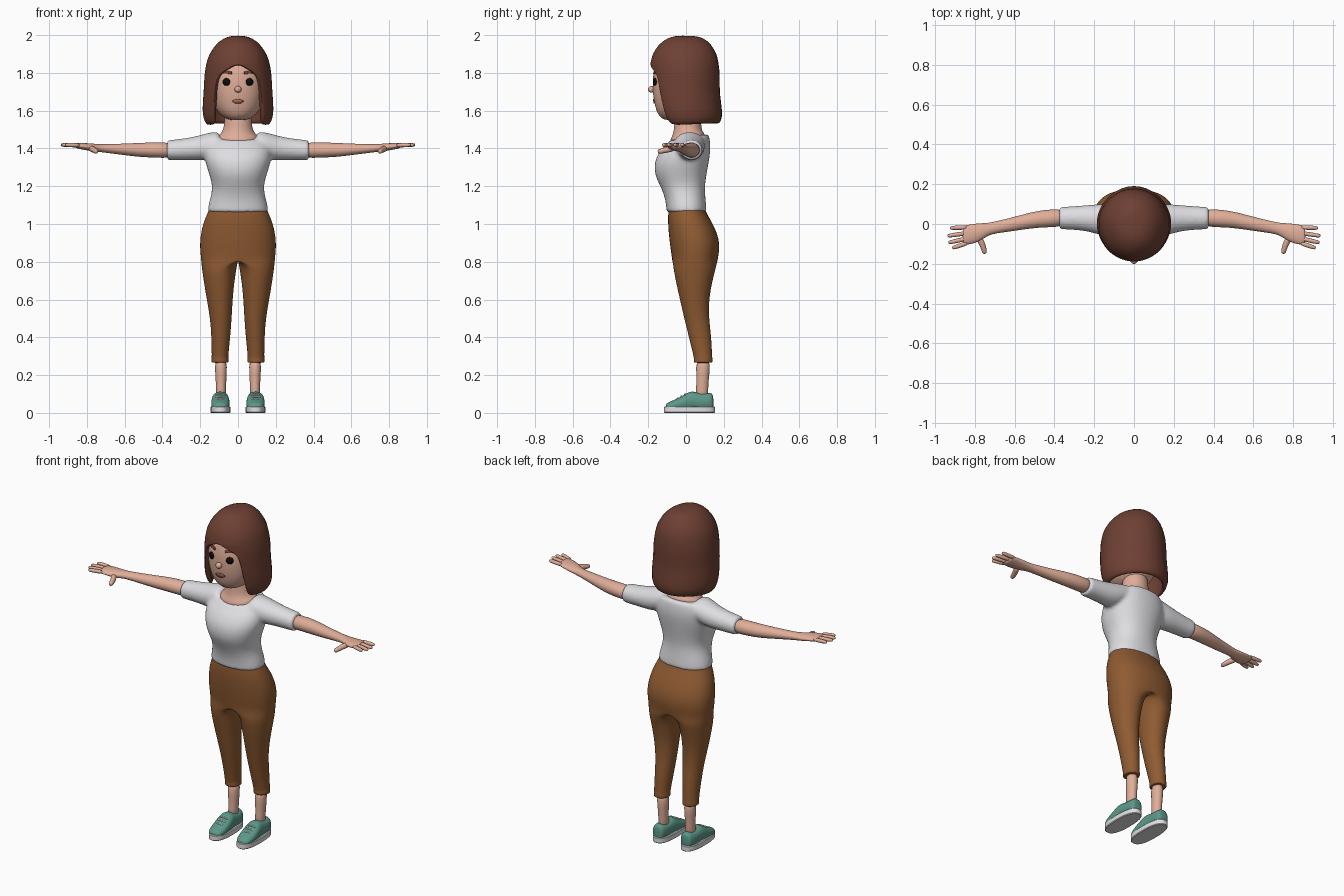
import bpy, bmesh, math
from mathutils import Vector
from mathutils.bvhtree import BVHTree

if "Cube" in bpy.data.objects:
    bpy.data.objects.remove(bpy.data.objects["Cube"])


def material(name, r, g, b):
    lin = [((c / 255 + 0.055) / 1.055) ** 2.4 for c in (r, g, b)]
    m = bpy.data.materials.new(name)
    m.diffuse_color = (*lin, 1)
    m.use_nodes = True
    m.node_tree.nodes["Principled BSDF"].inputs["Base Color"].default_value = m.diffuse_color
    return m


SKIN = material("skin", 224, 174, 153)
HAIR = material("hair_brown", 110, 64, 51)
SHIRT = material("shirt_white", 222, 222, 226)
PANTS = material("pants_brown", 143, 91, 50)
TEAL = material("shoe_teal", 92, 152, 138)
WHITE = material("sole_white", 225, 225, 225)
BLACK = material("eye_black", 14, 12, 12)
LIPS = material("lips", 176, 112, 92)


def ring(axis, pos, a0, a1, b0, b1, ac=None, n=16, p=1.0, tilt=0.0):
    """Closed superellipse across the given axis; ac shifts its widest line."""
    ac = (a0 + a1) / 2 if ac is None else ac
    bc, br = (b0 + b1) / 2, (b1 - b0) / 2
    pts = []
    for i in range(n):
        t = 2 * math.pi * i / n
        c, s = (math.copysign(abs(v) ** p if abs(v) > 1e-6 else 0, v)
                for v in (math.cos(t), math.sin(t)))
        a = ac + (a1 - ac if c > 0 else ac - a0) * c
        b = bc + br * s
        pts.append({"z": (a, b, pos + tilt * b), "x": (pos, a, b), "y": (a, pos, b)}[axis])
    return pts


def finish(name, bm, mat, levels=0, mirror=False, sharp=None):
    bmesh.ops.recalc_face_normals(bm, faces=bm.faces)
    me = bpy.data.meshes.new(name)
    bm.to_mesh(me)
    bm.free()
    me.materials.append(mat)
    for f in me.polygons:
        f.use_smooth = True
    if sharp:
        me.set_sharp_from_angle(angle=math.radians(sharp))
    ob = bpy.data.objects.new(name, me)
    bpy.context.collection.objects.link(ob)
    if mirror:
        ob.modifiers.new("mirror", "MIRROR").merge_threshold = 0.0005
    if levels:
        sub = ob.modifiers.new("smooth", "SUBSURF")
        sub.levels = sub.render_levels = levels
    return ob


def loft(name, parts, mat, levels=1, mirror=False, caps=(True, True), sharp=None):
    """Skin one or more lists of rings into one mesh."""
    bm = bmesh.new()
    for rings in parts:
        vs = [[bm.verts.new(p) for p in r] for r in rings]
        n = len(vs[0])
        for lo, hi in zip(vs, vs[1:]):
            for i in range(n):
                j = (i + 1) % n
                bm.faces.new((lo[i], lo[j], hi[j], hi[i]))
        if caps[0]:
            bm.faces.new(vs[0][::-1])
        if caps[1]:
            bm.faces.new(vs[-1])
    if mirror:  # drop faces lying on the mirror plane
        flat = [f for f in bm.faces if all(abs(v.co.x) < 1e-5 for v in f.verts)]
        bmesh.ops.delete(bm, geom=flat, context="FACES")
    return finish(name, bm, mat, levels, mirror, sharp)


def tube(points, n=8):
    """Rings of given radius square to a path of (x, y, z, radius)."""
    pos = [Vector(p[:3]) for p in points]
    out = []
    for i, p in enumerate(points):
        d = (pos[min(i + 1, len(pos) - 1)] - pos[max(i - 1, 0)]).normalized()
        u = d.cross(Vector((0, 0, 1))).normalized()
        w = u.cross(d)
        out.append([pos[i] + p[3] * (math.cos(k * math.tau / n) * u + math.sin(k * math.tau / n) * w)
                    for k in range(n)])
    return out


# Trousers: each half is a D section at the hips that becomes a round leg
legs = [(0.265, .052, .095, .138, .045, .138), (0.268, .05, .095, .141, .041, .141),
        (0.288, .05, .095, .141, .04, .141), (0.292, .052, .095, .139, .042, .139),
        (0.40, .041, .092, .141, .015, .135), (0.50, .033, .09, .148, -.01, .122),
        (0.60, .028, .092, .166, -.033, .122), (0.70, .018, .092, .183, -.056, .141),
        (0.77, .006, .09, .193, -.068, .160), (0.815, 0, 0, .198, -.075, .170),
        (0.86, 0, 0, .203, -.082, .178), (0.92, 0, 0, .204, -.090, .178),
        (1.00, 0, 0, .189, -.097, .145), (1.06, 0, 0, .162, -.096, .108),
        (1.09, 0, 0, .15, -.09, .098)]
loft("trousers", [[ring("z", z, xi, xo, yf, yb, xc, 20, .9 if z > .8 else 1)
                   for z, xi, xc, xo, yf, yb in legs]], PANTS, 2, True, (True, False))

# Ankles
loft("ankles", [[ring("z", z, x0, x1, y0, y1) for z, x0, x1, y0, y1 in [
    (.06, .062, .118, .045, .12), (.14, .063, .117, .055, .117),
    (.20, .06, .12, .054, .124), (.29, .055, .127, .05, .132)]]], SKIN, 1, True)

# Shirt: torso and sleeves fused into one soft surface
torso = [(1.06, .160, -.102, .108, 0), (1.063, .163, -.104, .11, 0), (1.10, .159, -.106, .108, 0),
         (1.15, .144, -.116, .103, 0), (1.20, .137, -.137, .101, 0), (1.25, .15, -.163, .108, 0),
         (1.30, .167, -.171, .117, 0), (1.35, .18, -.162, .126, 0), (1.40, .182, -.13, .132, 0),
         (1.435, .168, -.10, .128, .1), (1.455, .15, -.088, .12, .17), (1.458, .14, -.084, .115, .17)]
sleeve = [(.095, -.06, .10, 1.39, 1.480), (.11, -.065, .102, 1.37, 1.49), (.15, -.065, .102, 1.34, 1.487),
          (.20, -.046, .10, 1.335, 1.471), (.28, -.031, .092, 1.337, 1.454),
          (.37, -.028, .087, 1.337, 1.445), (.377, -.028, .087, 1.337, 1.445)]
parts = [[ring("z", z, -rx, rx, yf, yb, n=20, p=.9, tilt=t) for z, rx, yf, yb, t in torso]]
for s in (1, -1):
    parts.append([ring("x", s * x, *r) for x, *r in sleeve])
shirt = loft("shirt", parts, SHIRT, 2)
rm = shirt.modifiers.new("fuse", "REMESH")
rm.mode, rm.voxel_size, rm.use_smooth_shade = "VOXEL", 0.01, True
sm = shirt.modifiers.new("soften", "SMOOTH")
sm.factor, sm.iterations = 0.5, 6

# Neck spreading into the neckline
loft("neck", [[ring("z", z, -rx, rx, yf, yb, n=20, tilt=t) for z, rx, yf, yb, t in [
    (1.43, .10, -.08, .09, .15), (1.455, .116, -.086, .10, .15), (1.472, .10, -.076, .096, .12),
    (1.49, .081, -.066, .085, .06), (1.53, .073, -.062, .08, 0), (1.62, .07, -.06, .08, 0)]]], SKIN)

# Arms with palms, then fingers and thumbs
arm = [(.33, .032, 1.39, .048, .045), (.45, .028, 1.392, .045, .041), (.52, .018, 1.392, .041, .038),
       (.60, .001, 1.395, .036, .031), (.70, -.018, 1.4, .030, .023), (.735, -.026, 1.402, .032, .021),
       (.77, -.040, 1.405, .045, .021), (.81, -.050, 1.41, .051, .019), (.85, -.056, 1.414, .050, .015),
       (.862, -.057, 1.415, .046, .012)]
loft("arms", [[ring("x", x, y - ry, y + ry, z - rz, z + rz) for x, y, z, ry, rz in arm]], SKIN, 1, True)
fingers = []
for y0, x1, y1 in [(-.017, .926, -.02), (-.045, .939, -.06), (-.072, .934, -.094), (-.095, .914, -.121)]:
    path = [(0, .012), (.5, .0125), (.9, .011), (1, .007)]
    fingers.append(tube([(.835 + (x1 - .835) * t, y0 + (y1 - y0) * t, 1.416 + .003 * t, r) for t, r in path]))
fingers.append(tube([(.785, -.06, 1.402, .018), (.765, -.095, 1.394, .017), (.755, -.125, 1.387, .015),
                     (.751, -.143, 1.384, .013), (.75, -.15, 1.383, .008)]))
loft("fingers", fingers, SKIN, 1, True)

# Head
head = loft("head", [[ring("z", z, -rx, rx, yf, yb, n=24, p=.93) for z, rx, yf, yb in [
    (1.55, .035, -.105, 0), (1.556, .065, -.125, .04), (1.58, .098, -.15, .08), (1.62, .125, -.164, .10),
    (1.68, .141, -.176, .12), (1.75, .147, -.179, .13), (1.82, .145, -.172, .13),
    (1.89, .12, -.14, .11), (1.93, .06, -.08, .06)]]], SKIN, 2)

# Nose
bm = bmesh.new()
bmesh.ops.create_uvsphere(bm, u_segments=16, v_segments=10, radius=.018)
bmesh.ops.translate(bm, verts=bm.verts, vec=(0, -.183, 1.713))
finish("nose", bm, SKIN)

# Face details: thin patches laid on the head surface
bpy.context.view_layer.update()
surface = BVHTree.FromObject(head, bpy.context.evaluated_depsgraph_get())


def patch(name, outline, mat, lift=.003):
    bm = bmesh.new()

    def put(x, z):
        hit = surface.ray_cast(Vector((x, -1, z)), Vector((0, 1, 0)))[0]
        return bm.verts.new((x, hit.y - lift, z))
    n = len(outline)
    mid = put(sum(p[0] for p in outline) / n, sum(p[1] for p in outline) / n)
    rim = [put(*p) for p in outline]
    for i in range(n):
        bm.faces.new((mid, rim[i], rim[(i + 1) % n]))
    ob = finish(name, bm, mat)
    th = ob.modifiers.new("thickness", "SOLIDIFY")
    th.thickness, th.offset = .005, 0


def oval(x, z, rx, rz, n=20):
    return [(x + rx * math.cos(i * math.tau / n), z + rz * math.sin(i * math.tau / n)) for i in range(n)]


for s, side in ((1, "left"), (-1, "right")):
    patch(side + "_eye", oval(s * .061, 1.752, .019, .020), BLACK)
    patch(side + "_eyebrow", [(s * x, z) for x, z in [
        (.033, 1.793), (.033, 1.806), (.06, 1.811), (.085, 1.809), (.107, 1.797),
        (.085, 1.798), (.06, 1.797)]], HAIR)
patch("lips", [(-.032, 1.65), (-.012, 1.661), (0, 1.658), (.012, 1.661), (.032, 1.65),
               (.014, 1.638), (-.014, 1.638)], LIPS)

# Hair: a cap whose hem rises over the face and drops at the sides
shape = [(1.997, .03, .05, .05), (1.985, .078, .10, .095), (1.95, .122, .147, .138), (1.9, .155, .177, .165),
         (1.85, .173, .189, .177), (1.8, .181, .19, .182), (1.7, .186, .187, .182), (1.63, .192, .172, .191),
         (1.57, .192, .152, .197), (1.53, .177, .132, .184), (1.5, .155, .11, .16)]
hem = [(0, 1.842), (.12, 1.838), (.25, 1.826), (.4, 1.812), (.55, 1.795), (.66, 1.77), (.72, 1.70), (.76, 1.57),
       (.82, 1.525), (1.0, 1.518), (1.3, 1.518), (1.65, 1.52), (2.0, 1.524), (2.4, 1.526), (2.8, 1.527),
       (math.pi, 1.527)]


def hair_point(t, z):
    for a, b in zip(shape, shape[1:]):
        if z >= b[0]:
            break
    k = (a[0] - z) / (a[0] - b[0])
    rx, front, back = (a[i] + (b[i] - a[i]) * k for i in (1, 2, 3))
    return (rx * math.sin(t), -math.cos(t) * (front if math.cos(t) > 0 else back), z)


bm = bmesh.new()
columns = []
for t, low in hem + [(-a, z) for a, z in hem[-2:0:-1]]:
    zs = [1.997, 1.985, 1.95, 1.9] + [1.87 + (low - 1.87) * i / 8 for i in range(9)]
    columns.append([bm.verts.new(hair_point(t, z)) for z in zs])
for i, col in enumerate(columns):
    nxt = columns[(i + 1) % len(columns)]
    for k in range(len(col) - 1):
        bm.faces.new((col[k], col[k + 1], nxt[k + 1], nxt[k]))
bm.faces.new([c[0] for c in columns])
hair = finish("hair", bm, HAIR)
thick = hair.modifiers.new("thickness", "SOLIDIFY")
thick.thickness, thick.offset = .025, -1
hair.modifiers.new("smooth", "SUBSURF").levels = 1

# Shoes: upper, sole and laces
upper = [(-.108, .022, .044), (-.098, .036, .054), (-.07, .047, .066), (-.035, .050, .082),
         (.0, .049, .103), (.03, .046, .117), (.06, .044, .108), (.10, .043, .103),
         (.13, .038, .108), (.146, .028, .098)]
loft("shoe_uppers", [[ring("y", y, .093 - w, .093 + w, .012, top, p=.85) for y, w, top in upper]],
     TEAL, 2, True)
loft("shoe_soles", [[ring("z", z, .04 + i, .146 - i, -.117 + i, .154 - i, n=32, p=.8)
                     for z, i in [(0, .004), (.004, 0), (.03, 0), (.034, .004)]]], WHITE, 0, True, sharp=40)
loft("shoe_laces", [tube([(.066, y, z - .008, .004), (.08, y, z, .005), (.106, y, z, .005), (.12, y, z - .008, .004)])
                    for y, z in [(-.045, .077), (-.025, .088), (-.005, .100)]], WHITE, 1, True)
